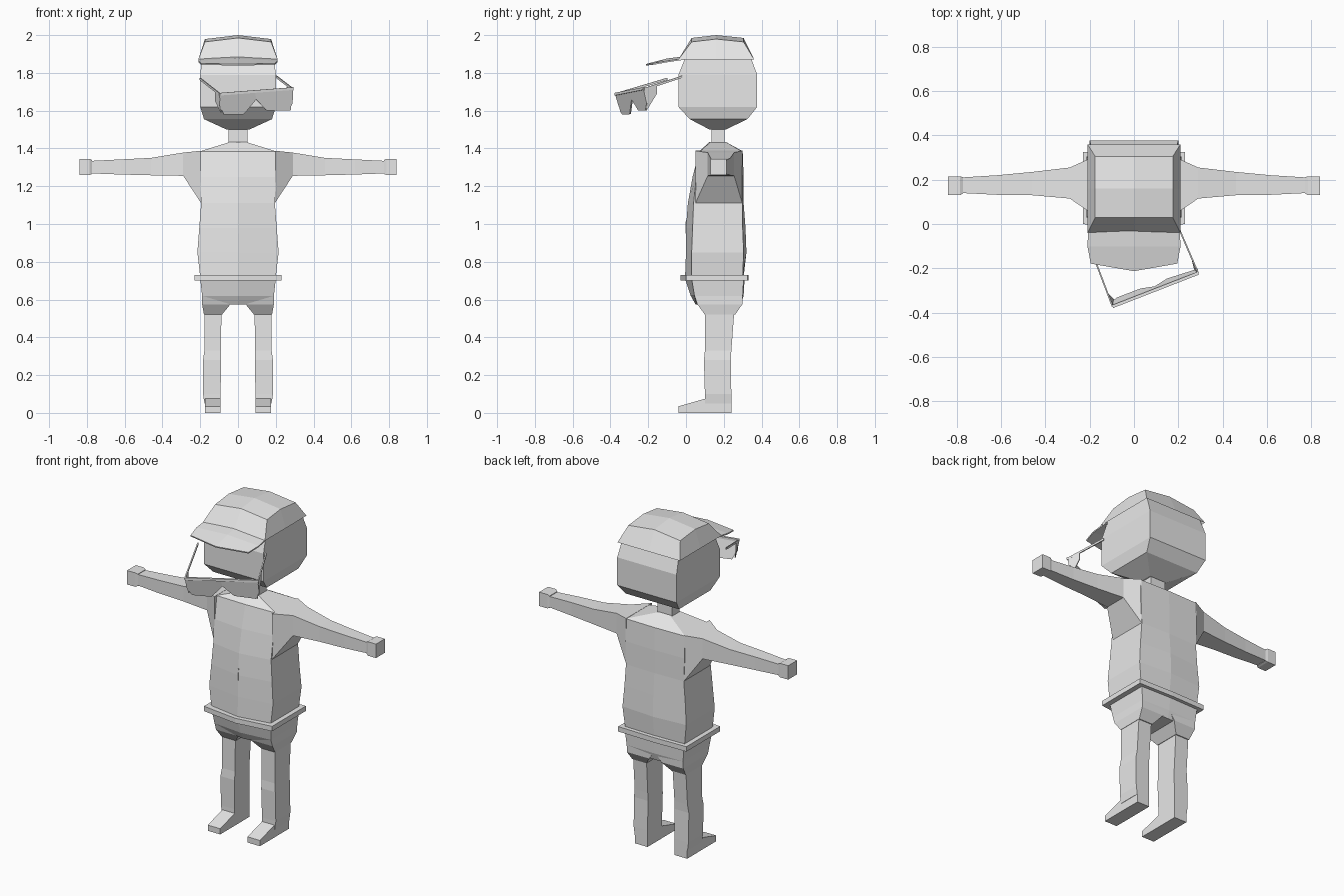
import bpy, bmesh
from mathutils import Vector

grey = bpy.data.materials.new("plain_grey")
grey.diffuse_color = (0.8, 0.8, 0.8, 1)


def make(name, verts, faces, thickness=0):
    """Flat-shaded mesh with outward normals, optionally thickened."""
    me = bpy.data.meshes.new(name)
    me.from_pydata(verts, [], faces)
    bm = bmesh.new()
    bm.from_mesh(me)
    bmesh.ops.recalc_face_normals(bm, faces=bm.faces)
    bm.to_mesh(me)
    bm.free()
    me.materials.append(grey)
    ob = bpy.data.objects.new(name, me)
    bpy.context.collection.objects.link(ob)
    if thickness:
        mod = ob.modifiers.new("thickness", "SOLIDIFY")
        mod.thickness = thickness
        mod.offset = 0
    return ob


def loft(name, rings):
    """Skin a list of equal-length rings and close both ends."""
    n = len(rings[0])
    verts = [p for r in rings for p in r]
    faces = [(i * n + j, i * n + (j + 1) % n, (i + 1) * n + (j + 1) % n, (i + 1) * n + j)
             for i in range(len(rings) - 1) for j in range(n)]
    faces += [tuple(range(n)), tuple(range(len(verts) - n, len(verts)))]
    return make(name, verts, faces)


def rect(z, x0, x1, y0, y1):
    return [(x0, y0, z), (x1, y0, z), (x1, y1, z), (x0, y1, z)]


def body(z, x, yf, yc, yb, ym):
    """Six-sided ring: front centre, front corners, back corners, back centre."""
    return [(0, yf, z), (x, yc, z), (x, yb, z), (0, ym, z), (-x, yb, z), (-x, yc, z)]


def side(x, y0, y1, z0, z1):
    return [(x, y0, z0), (x, y1, z0), (x, y1, z1), (x, y0, z1)]


def bar(name, a, b, w, h):
    """Thin bar with height h between two points."""
    a, b = Vector(a), Vector(b)
    s = (b - a).cross(Vector((0, 0, 1))).normalized() * w / 2
    u = Vector((0, 0, h / 2))
    loft(name, [[p - s - u, p + s - u, p + s + u, p - s + u] for p in (a, b)])


# Torso, belt and pelvis
loft("torso", [body(0.72, 0.20, -0.005, 0.03, 0.30, 0.305),
               body(0.85, 0.215, 0.0, 0.03, 0.305, 0.32),
               body(0.98, 0.205, 0.0, 0.035, 0.30, 0.315),
               body(1.11, 0.195, 0.01, 0.04, 0.30, 0.305),
               body(1.25, 0.20, 0.035, 0.055, 0.30, 0.305),
               body(1.385, 0.20, 0.07, 0.075, 0.295, 0.30),
               body(1.435, 0.04, 0.125, 0.13, 0.21, 0.21)])
loft("belt", [body(0.70, 0.23, -0.03, 0.0, 0.325, 0.33),
              body(0.73, 0.23, -0.03, 0.0, 0.325, 0.33)])
loft("pelvis", [body(0.575, 0.04, 0.05, 0.055, 0.29, 0.29),
                body(0.62, 0.19, 0.025, 0.045, 0.30, 0.305),
                body(0.71, 0.20, -0.005, 0.03, 0.305, 0.31)])
loft("navel", [rect(0.95, -0.003, 0.003, -0.004, 0.02),
               rect(1.02, -0.003, 0.003, -0.001, 0.02)])

# Limbs, one pass per side
for s, tag in ((1, "left"), (-1, "right")):
    loft(tag + "_arm", [side(s * 0.195, 0.05, 0.298, 1.11, 1.388),
                        side(s * 0.29, 0.115, 0.255, 1.255, 1.378),
                        side(s * 0.46, 0.13, 0.235, 1.258, 1.35),
                        side(s * 0.62, 0.132, 0.22, 1.262, 1.342),
                        side(s * 0.78, 0.14, 0.21, 1.268, 1.334)])
    loft(tag + "_hand", [side(s * 0.772, 0.138, 0.212, 1.265, 1.338),
                         side(s * 0.785, 0.13, 0.215, 1.26, 1.345),
                         side(s * 0.84, 0.13, 0.215, 1.26, 1.345)])
    loft(tag + "_thigh", [rect(0.52, s * 0.085, s * 0.18, 0.10, 0.26),
                          rect(0.575, s * 0.04, s * 0.19, 0.06, 0.298),
                          rect(0.62, s * 0.01, s * 0.19, 0.045, 0.30)])
    loft(tag + "_leg", [rect(0.05, s * 0.092, s * 0.178, 0.10, 0.24),
                        rect(0.10, s * 0.092, s * 0.185, 0.10, 0.24),
                        rect(0.28, s * 0.09, s * 0.185, 0.095, 0.237),
                        rect(0.33, s * 0.09, s * 0.178, 0.10, 0.24),
                        rect(0.53, s * 0.088, s * 0.178, 0.10, 0.255)])
    # Foot: side profile swept across its width
    foot = [(-0.04, 0), (0.24, 0), (0.24, 0.08), (0.10, 0.075), (-0.04, 0.035)]
    loft(tag + "_foot", [[(s * x, y, z) for y, z in foot] for x in (0.092, 0.176)])

# Neck and head
loft("neck", [rect(z, -0.05, 0.05, 0.135, 0.205) for z in (1.39, 1.51)])
loft("head", [rect(z, -x, x, y0, y1) for z, x, y0, y1 in (
    (1.50, 0.06, 0.125, 0.21), (1.555, 0.18, 0.02, 0.325), (1.62, 0.20, -0.04, 0.377),
    (1.79, 0.20, -0.04, 0.377), (1.89, 0.19, 0.0, 0.34), (1.94, 0.17, 0.04, 0.30))])

# Cap: sloped band and slightly peaked crown
crown = [(x, y, z - abs(x) * 0.12) for y, z in ((0.03, 1.985), (0.16, 2.0), (0.305, 1.985))
         for x in (-0.175, 0, 0.175)]
rim = [(x, y, 1.872) for y in (-0.04, 0.16, 0.36) for x in (-0.21, 0, 0.21)]
edge = [0, 1, 2, 5, 8, 7, 6, 3]
faces = [(r * 3 + c, r * 3 + c + 1, r * 3 + c + 4, r * 3 + c + 3) for r in (0, 1) for c in (0, 1)]
faces += [(a, b, b + 9, a + 9) for a, b in zip(edge, edge[1:] + edge[:1])]
rim[4] = (0, 0.16, 1.90)
make("cap", crown + rim, faces)
make("cap_bill",
     [(-0.205, 0.0, 1.875), (0, 0.0, 1.885), (0.205, 0.0, 1.875), (0.21, -0.10, 1.86),
      (0.195, -0.178, 1.846), (0, -0.212, 1.843), (-0.195, -0.178, 1.846), (-0.21, -0.10, 1.86),
      (0, -0.10, 1.872)],
     [(0, 1, 8, 7), (1, 2, 3, 8), (8, 3, 4, 5), (7, 8, 5, 6)], 0.008)

# Tilted eyewear: lens plate, brow strip, temples and end pieces
make("lens",
     [(-0.095, -0.372, 1.688), (0.09, -0.298, 1.70), (0.29, -0.222, 1.718),
      (0.288, -0.205, 1.64), (0.27, -0.212, 1.602), (0.15, -0.25, 1.602),
      (0.095, -0.285, 1.66), (0.03, -0.295, 1.582), (-0.075, -0.335, 1.58),
      (-0.10, -0.355, 1.63)],
     [(0, 1, 6, 7, 8, 9), (1, 2, 3, 4, 5, 6)], 0.008)
bar("brow_strip", (-0.097, -0.373, 1.687), (0.291, -0.222, 1.717), 0.014, 0.014)
bar("right_temple", (-0.097, -0.372, 1.687), (-0.20, -0.10, 1.768), 0.007, 0.012)
bar("left_temple", (0.29, -0.222, 1.713), (0.203, -0.02, 1.78), 0.007, 0.012)
make("left_end_piece", [(0.29, -0.222, 1.717), (0.262, -0.155, 1.735), (0.262, -0.155, 1.69),
                        (0.276, -0.21, 1.60)], [(0, 1, 2, 3)], 0.006)
make("right_end_piece", [(-0.097, -0.372, 1.69), (-0.118, -0.315, 1.705), (-0.118, -0.315, 1.65),
                         (-0.09, -0.345, 1.59)], [(0, 1, 2, 3)], 0.006)
